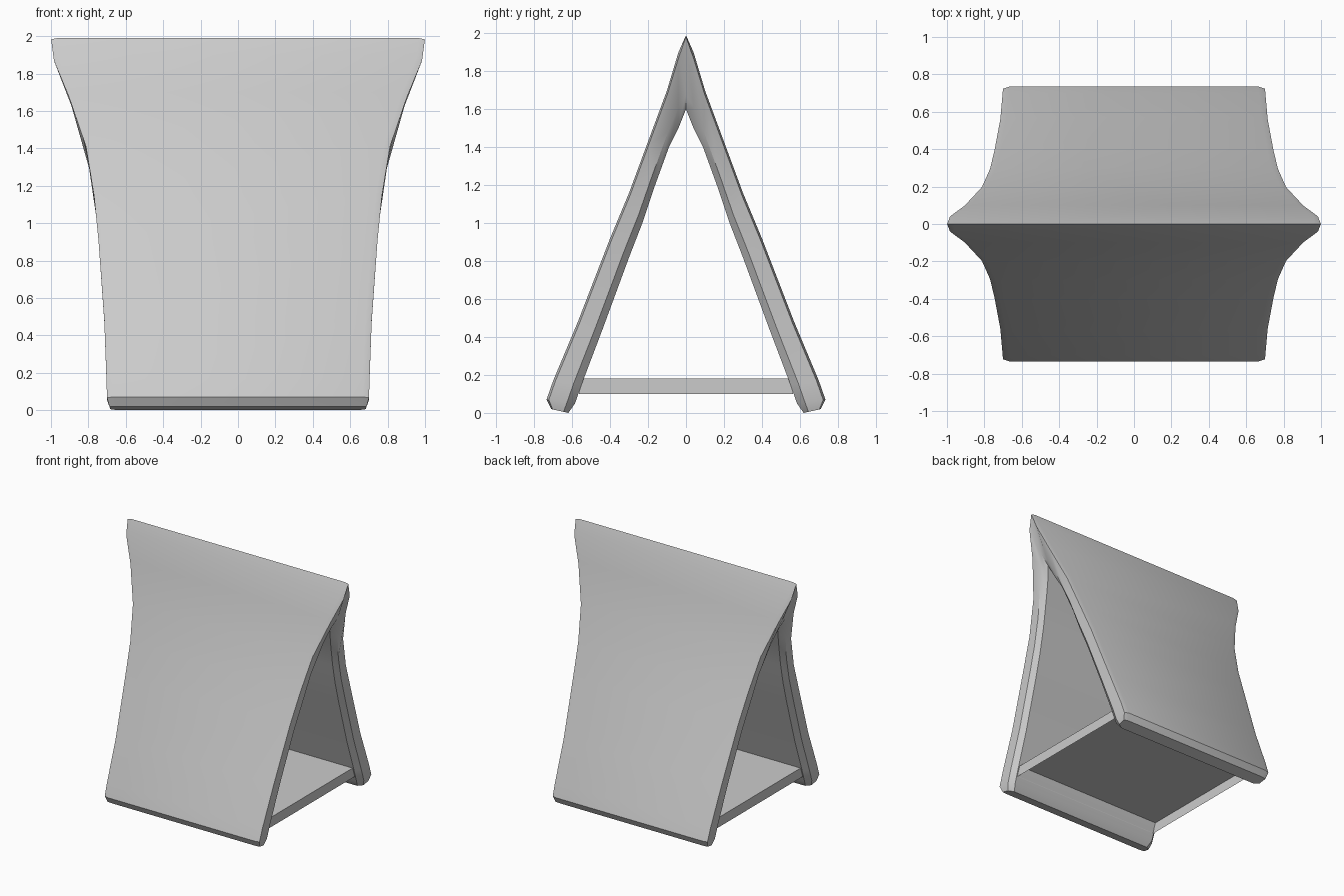
import bpy, bmesh, math

cube = bpy.data.objects.get("Cube")
if cube:
    bpy.data.objects.remove(cube, do_unlink=True)

grey = bpy.data.materials.new("plain_grey")
grey.use_nodes = True
grey.diffuse_color = (0.6, 0.6, 0.6, 1)
grey.node_tree.nodes["Principled BSDF"].inputs["Base Color"].default_value = (0.6, 0.6, 0.6, 1)


def add_object(name, bm):
    bmesh.ops.recalc_face_normals(bm, faces=bm.faces)
    mesh = bpy.data.meshes.new(name)
    bm.to_mesh(mesh)
    bm.free()
    mesh.materials.append(grey)
    obj = bpy.data.objects.new(name, mesh)
    bpy.context.collection.objects.link(obj)
    return obj


# Half profile of the folded roof, ridge to foot: (y, z) outside and inside
OUTER = [(0, 1.99), (.04, 1.9), (.1, 1.7), (.2, 1.43), (.3, 1.16), (.4, .92),
         (.57, .48), (.7, .17), (.735, .07), (.71, .02)]
INNER = [(0, 1.6), (.04, 1.5), (.09, 1.4), (.17, 1.18), (.23, 1.0), (.3, .82),
         (.44, .44), (.55, .15), (.585, .05), (.62, 0)]
# Half width of the roof at each height
WIDTH = [(0, .68), (.05, .7), (.4, .71), (.8, .735), (1.2, .775), (1.4, .81),
         (1.6, .87), (1.8, .96), (1.9, .995), (2, 1)]


def half_width(z):
    for (z0, w0), (z1, w1) in zip(WIDTH, WIDTH[1:]):
        if z <= z1:
            return w0 + (w1 - w0) * (z - z0) / (z1 - z0)
    return 1


def mirrored(half):
    return [(-y, z) for y, z in half[:0:-1]] + half


# Roof: loft the folded profile across x, with softened end rims
bm = bmesh.new()
outer, inner = mirrored(OUTER), mirrored(INNER)
columns = []
for side, inset in ((-1, 0), (-1, .035), (1, .035), (1, 0)):
    skins = [[], []]
    for (oy, oz), (iy, iz) in zip(outer, inner):
        # end rims are thinner than the body of the panel
        trim_out, trim_in = (0, 0) if inset else (.08, .28)
        if oy == 0:
            trim_out, trim_in = (0, 0) if inset else (.02, .2)
        for skin, t in ((0, trim_out), (1, 1 - trim_in)):
            y, z = oy + (iy - oy) * t, oz + (iz - oz) * t
            if inset and skin:
                y, z = iy, iz
            x = side * (half_width(z) - inset)
            skins[skin].append(bm.verts.new((x, y, z)))
    columns.append(skins)

count = len(outer)
for a, b in zip(columns, columns[1:]):
    for skin in (0, 1):
        for i in range(count - 1):
            bm.faces.new((a[skin][i], a[skin][i + 1], b[skin][i + 1], b[skin][i]))
    for i in (0, count - 1):    # foot edges
        bm.faces.new((a[0][i], a[1][i], b[1][i], b[0][i]))
for out, inn in (columns[0], columns[-1]):    # end rims
    for i in range(count - 1):
        bm.faces.new((out[i], out[i + 1], inn[i + 1], inn[i]))
roof = add_object("folded_roof", bm)

bpy.ops.object.select_all(action='DESELECT')
roof.select_set(True)
bpy.context.view_layer.objects.active = roof
bpy.ops.object.shade_smooth_by_angle(angle=math.radians(35))

# Floor: shallow tray, open underneath
bm = bmesh.new()
bmesh.ops.create_cube(bm, size=1)
for v in bm.verts:
    v.co = (v.co.x * 1.32, v.co.y * 1.13, .14 + v.co.z * .08)
bottom = [f for f in bm.faces if f.calc_center_median().z < .11]
bmesh.ops.delete(bm, geom=bottom, context='FACES_ONLY')
add_object("floor", bm)
